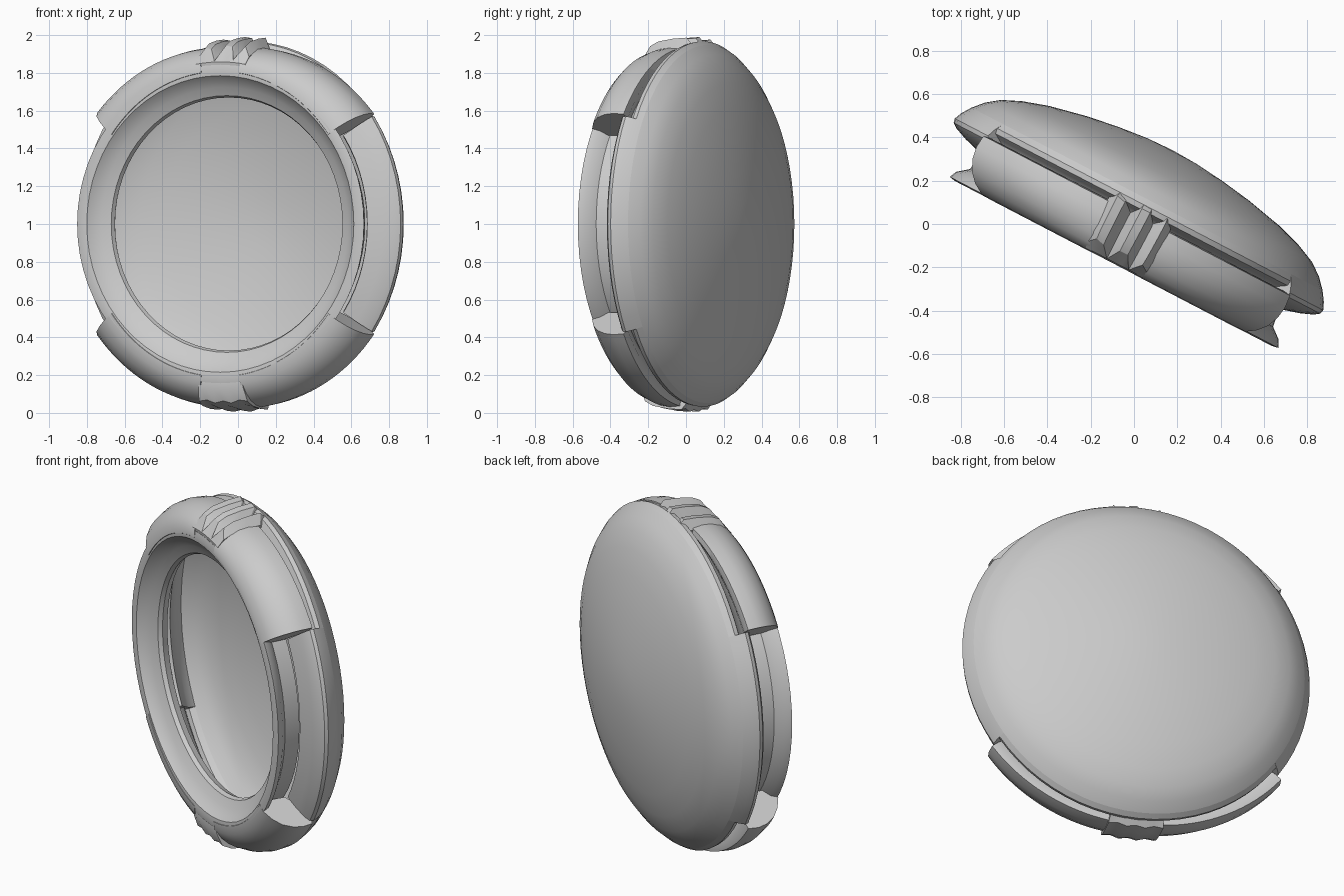
import bpy, bmesh, math
from math import radians, cos, sin

if "Cube" in bpy.data.objects:
    bpy.data.objects.remove(bpy.data.objects["Cube"])

YAW = radians(-27.5)   # the whole disc is turned about z


def sweep(name, profile, a0, a1, steps, closed=True, zs=1.0, wobble=None, sharp=35):
    """Sweep a (radius, depth) profile round the disc axis from angle a0 to a1."""
    bm = bmesh.new()
    full = abs(a1 - a0) >= 360
    rings = []
    for i in range(steps if full else steps + 1):
        t = i / steps
        a = radians(a0 + (a1 - a0) * t)
        ring = []
        for r, w in profile:
            if wobble:
                r, w = wobble(t, i, r, w)
            ring.append(bm.verts.new((r * cos(a), w, r * sin(a) * zs)))
        rings.append(ring)
    n = len(profile)
    for i in range(steps):
        p, q = rings[i], rings[(i + 1) % len(rings)]
        for k in range(n if closed else n - 1):
            m = (k + 1) % n
            bm.faces.new((p[k], q[k], q[m], p[m]))
    if closed and not full:
        bm.faces.new(rings[0])
        bm.faces.new(rings[-1][::-1])
    bmesh.ops.remove_doubles(bm, verts=bm.verts, dist=0.0005)
    bmesh.ops.recalc_face_normals(bm, faces=bm.faces)
    me = bpy.data.meshes.new(name)
    bm.to_mesh(me)
    bm.free()
    ob = bpy.data.objects.new(name, me)
    bpy.context.collection.objects.link(ob)
    ob.location = (0, 0, 1)
    ob.rotation_euler = (0, 0, YAW)
    bpy.ops.object.select_all(action='DESELECT')
    ob.select_set(True)
    bpy.context.view_layer.objects.active = ob
    bpy.ops.object.shade_smooth_by_angle(angle=radians(sharp))
    return ob


# Domed back shell, hollow and open to the front
dome = [(0, .385), (.13, .38), (.27, .365), (.42, .342), (.6, .303), (.72, .265),
        (.81, .225), (.87, .18), (.915, .13)]
sweep("back_shell", dome, 0, 360, 72, closed=False, zs=1.037)

# Shell rim rolled inward to leave a groove behind the cushions
rim = [(.915, .13), (.933, .1), (.928, .075), (.9, .06), (.86, .04), (.83, -.01)]
for name, a in (("top_shell_rim", 35), ("bottom_shell_rim", 215)):
    sweep(name, rim, a, a + 110, 22, closed=False, zs=1.037)

# Side tabs, where the shell edge runs further forward
tab = [(.915, .13), (.945, .085), (.96, .05), (.955, .03), (.93, .012), (.87, -.012),
       (.79, -.035), (.775, -.01), (.83, .03), (.89, .08)]
for name, a in (("right_side_tab", -35), ("left_side_tab", 145)):
    sweep(name, tab, a, a + 70, 14, zs=1.037)

# Inner ring with a funnel-shaped opening and thin front lip
ring = [(.68, -.105), (.69, -.128), (.735, -.15), (.775, -.178), (.797, -.203), (.825, -.206),
        (.856, -.2), (.84, -.165), (.79, -.125), (.775, -.03), (.70, -.065)]
sweep("inner_ring", ring, 0, 360, 64, zs=.985)


# Four padded cushions on the diagonals, flaring towards their side ends
def flare(side_at_start, side, end):
    def f(t, i, r, w):
        t = t if side_at_start else 1 - t
        k = max(0, (r - .83) / .12)
        return r + k * (side + (end - side) * t), w
    return f


pad = [(.787, -.19), (.80, -.207), (.845, -.203), (.89, -.172), (.925, -.13), (.947, -.075),
       (.955, -.02), (.95, .04), (.915, .045), (.85, .01), (.79, -.05)]
for name, a, f in (("upper_right_cushion", 36, flare(True, .03, -.02)),
                   ("upper_left_cushion", 98, flare(False, .045, -.02)),
                   ("lower_left_cushion", 216, flare(True, .045, .01)),
                   ("lower_right_cushion", 278, flare(False, .03, .015))):
    sweep(name, pad, a, a + 46, 16, zs=1.01, wobble=f)


# Pleated gathers joining the cushions at top and bottom
def pleat_top(t, i, r, w):
    if r > .88:
        r += (-.01, .04, -.035, .03, .035, -.045, .02, .03, -.02)[i % 9]
        w += (.0, .02, -.03, .03, .03, -.03, .02, .03, .0)[i % 9]
    return r, w


def pleat_bottom(t, i, r, w):
    if r > .88:
        r += .006 * (-1) ** i
    return r, w


gather = [(.785, -.19), (.85, -.2), (.9, -.17), (.925, -.12), (.94, -.03), (.945, .05),
          (.9, .09), (.86, .04), (.79, -.04)]
sweep("top_gather", gather, 80, 100, 8, zs=1.01, wobble=pleat_top, sharp=25)
soft = [(r + (.02 if r > .88 else 0), w) for r, w in gather]
sweep("bottom_gather", soft, 261, 279, 6, zs=1.025, wobble=pleat_bottom)
